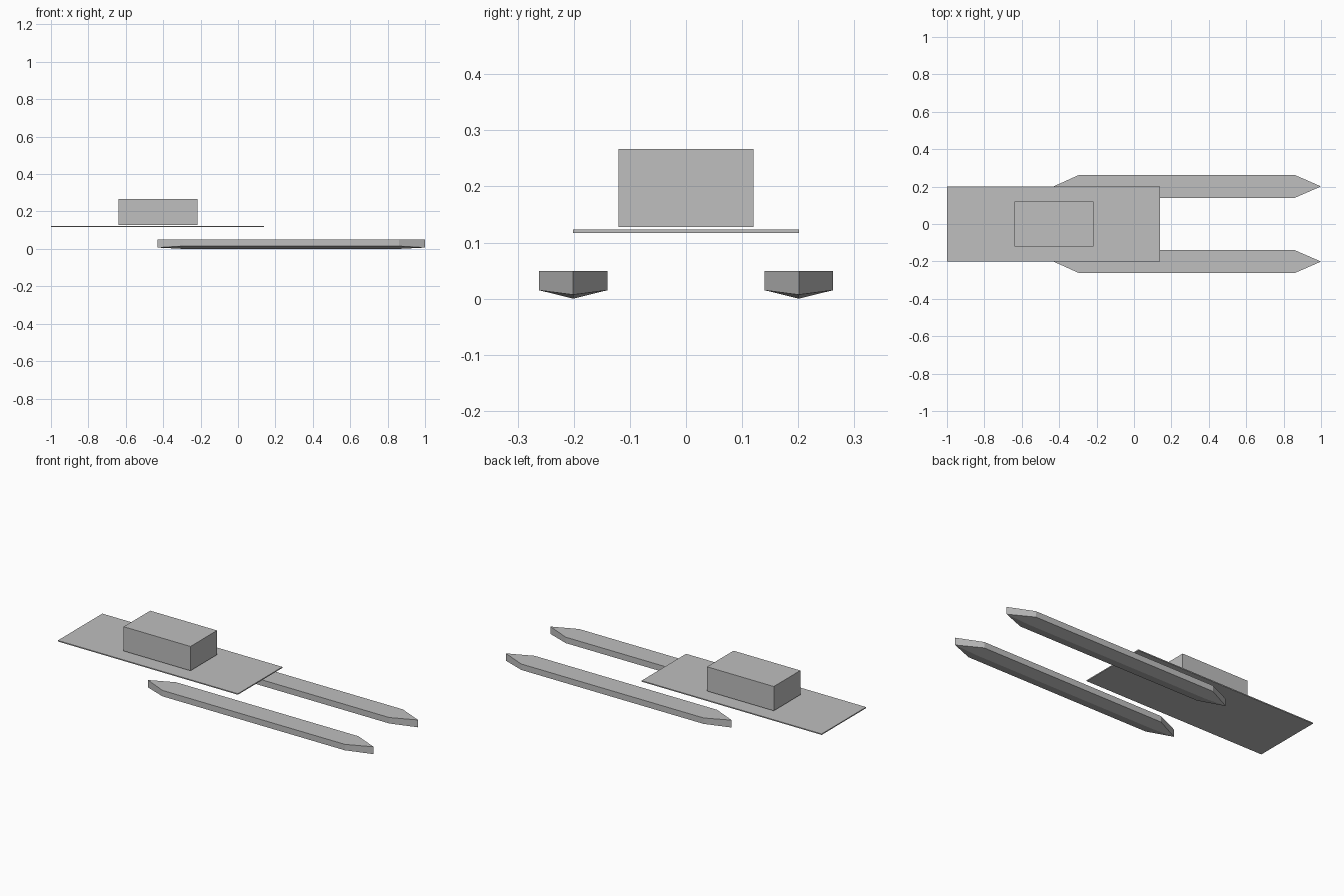
import bpy, bmesh

if "Cube" in bpy.data.objects:
    bpy.data.objects.remove(bpy.data.objects["Cube"], do_unlink=True)

grey = bpy.data.materials.new("plain grey")
grey.use_nodes = True
colour = (0.52, 0.52, 0.52, 1)
grey.diffuse_color = colour
grey.node_tree.nodes["Principled BSDF"].inputs["Base Color"].default_value = colour


def finish(name, bm):
    bmesh.ops.recalc_face_normals(bm, faces=bm.faces)
    mesh = bpy.data.meshes.new(name)
    bm.to_mesh(mesh)
    bm.free()
    mesh.materials.append(grey)
    bpy.context.collection.objects.link(bpy.data.objects.new(name, mesh))


def box(name, x0, x1, half_y, z0, z1):
    bm = bmesh.new()
    bmesh.ops.create_cube(bm, size=1)
    for v in bm.verts:
        v.co.x = x1 if v.co.x > 0 else x0
        v.co.y *= 2 * half_y
        v.co.z = z1 if v.co.z > 0 else z0
    finish(name, bm)


def float_hull(name, y, half_w=0.061, deck=0.049, chine=0.015, tip_z=0.007):
    """Pointed hull with upright sides and a shallow V bottom."""
    bm = bmesh.new()
    stern, aft, fore, bow = -0.43, -0.295, 0.86, 1.0

    def vert(x, dy, z):
        return bm.verts.new((x, y + dy, z))

    tips = [(vert(x, 0, deck), vert(x, 0, tip_z)) for x in (stern, bow)]
    keel = [vert(x, 0, 0) for x in (aft, fore)]
    sides = []
    for s in (-1, 1):
        top = [vert(x, s * half_w, deck) for x in (aft, fore)]
        low = [vert(x, s * half_w, chine) for x in (aft, fore)]
        sides.append(top)
        bm.faces.new((top[0], top[1], low[1], low[0]))
        bm.faces.new((low[0], low[1], keel[1], keel[0]))
        for i, (tip_top, tip_low) in enumerate(tips):
            bm.faces.new((top[i], low[i], tip_low, tip_top))
            bm.faces.new((low[i], keel[i], tip_low))
    # Deck
    right, left = sides
    bm.faces.new((tips[0][0], right[0], right[1], tips[1][0], left[1], left[0]))
    finish(name, bm)


# Platform and cabin
box("platform", -1.0, 0.14, 0.201, 0.117, 0.123)
box("cabin", -0.64, -0.217, 0.12, 0.128, 0.267)

# Pair of floats
for side, y in (("front", -0.201), ("back", 0.201)):
    float_hull(side + "_float", y)
